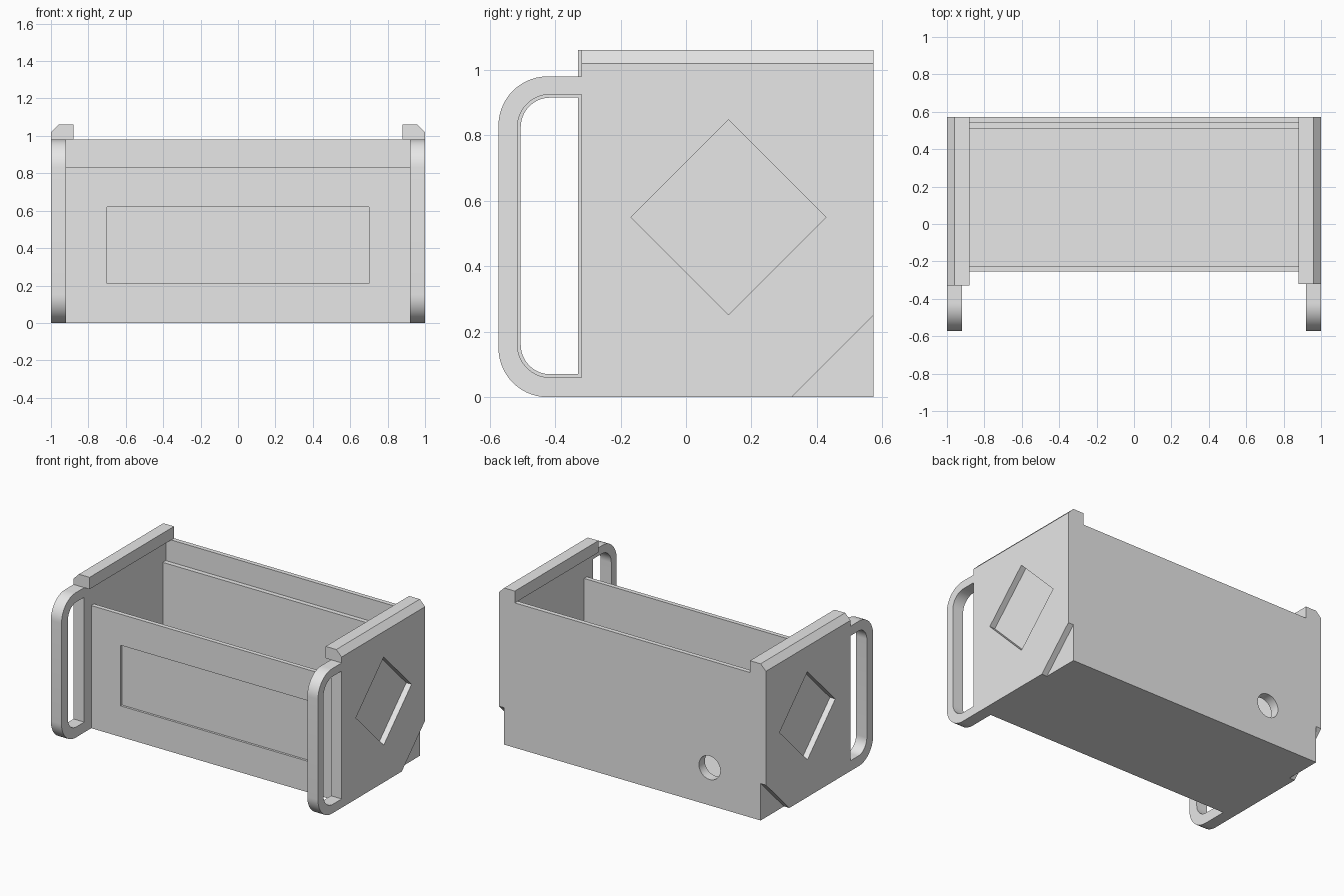
import bpy, bmesh
from math import sin, cos, pi

cube = bpy.data.objects.get("Cube")
if cube:
    bpy.data.objects.remove(cube, do_unlink=True)

grey = bpy.data.materials.new("light_grey")
grey.use_nodes = True
grey.diffuse_color = (0.8, 0.8, 0.8, 1)
for node in grey.node_tree.nodes:
    if node.type == 'BSDF_PRINCIPLED':
        node.inputs["Base Color"].default_value = grey.diffuse_color

END = 0.573      # half depth
INNER = 0.92     # inner face of the side panels
TOP = 0.98       # side and back panel height
LOW = 0.83       # front panel height


def prism(name, profile, axis, lo, hi):
    """Extrude a 2D profile along X (profile is y, z) or Y (profile is x, z)."""
    bm = bmesh.new()
    place = (lambda a, b: (lo, a, b)) if axis == 'X' else (lambda a, b: (a, lo, b))
    face = bm.faces.new([bm.verts.new(place(a, b)) for a, b in profile])
    extruded = bmesh.ops.extrude_face_region(bm, geom=[face])
    verts = [v for v in extruded["geom"] if isinstance(v, bmesh.types.BMVert)]
    shift = (hi - lo, 0, 0) if axis == 'X' else (0, hi - lo, 0)
    bmesh.ops.translate(bm, verts=verts, vec=shift)
    bmesh.ops.recalc_face_normals(bm, faces=bm.faces)
    mesh = bpy.data.meshes.new(name)
    bm.to_mesh(mesh)
    bm.free()
    mesh.materials.append(grey)
    obj = bpy.data.objects.new(name, mesh)
    bpy.context.collection.objects.link(obj)
    return obj


def rect(a0, a1, b0, b1):
    return [(a0, b0), (a1, b0), (a1, b1), (a0, b1)]


def front_rounded(y0, y1, z0, z1, r, steps=14):
    """Rectangle whose two corners at y0 are rounded."""
    pts = [(y1, z0), (y1, z1)]
    for cz, start in ((z1 - r, pi / 2), (z0 + r, pi)):
        for i in range(steps + 1):
            t = start + i / steps * pi / 2
            pts.append((y0 + r + r * cos(t), cz + r * sin(t)))
    return pts


def select_only(obj):
    bpy.ops.object.select_all(action='DESELECT')
    obj.select_set(True)
    bpy.context.view_layer.objects.active = obj


def cut(obj, cutter):
    cutter.hide_render = True
    mod = obj.modifiers.new("cut", 'BOOLEAN')
    mod.operation = 'DIFFERENCE'
    mod.solver = 'EXACT'
    mod.object = cutter
    select_only(obj)
    bpy.ops.object.modifier_apply(modifier=mod.name)
    bpy.data.objects.remove(cutter, do_unlink=True)


def smooth(obj):
    select_only(obj)
    bpy.ops.object.shade_smooth_by_angle(angle=pi / 6)


# Side panels with handle, slot, diamond recess, corner recess and top rail
for side, s, rail_y, gap in (("left", 1, -0.32, 0.0), ("right", -1, -0.33, 0.01)):
    panel = prism(side + "_panel", front_rounded(-END, END, 0, TOP, 0.15),
                  'X', s * INNER, s)
    slot = front_rounded(-0.515 + gap, rail_y, 0.06 + gap, 0.925 - gap, 0.1 - gap)
    cut(panel, prism("slot_cutter", slot, 'X', s * 0.8, s * 1.1))
    y, z, h = 0.13, 0.55, 0.298
    diamond = [(y - h, z), (y, z - h), (y + h, z), (y, z + h)]
    cut(panel, prism("diamond_cutter", diamond, 'X', s * 0.96, s * 1.1))
    corner = [(0.223, -0.1), (0.673, -0.1), (0.673, 0.35)]
    cut(panel, prism("corner_cutter", corner, 'X', s * 0.96, s * 1.1))
    smooth(panel)
    rail = [(0.88, TOP), (1, TOP), (1, 1.02), (0.96, 1.06), (0.88, 1.06)]
    prism(side + "_rail", [(s * x, z) for x, z in rail], 'Y', rail_y, END)

# Front panel with shallow label recess
front = prism("front_panel", rect(-INNER, INNER, 0, LOW), 'Y', -0.255, -0.225)
cut(front, prism("label_cutter", rect(-0.7, 0.7, 0.21, 0.62), 'Y', -0.3, -0.24))

# Back panel and its lower inner lining, pierced by one round hole
circle = [(-0.578 + 0.08 * cos(i * pi / 20), 0.255 + 0.08 * sin(i * pi / 20))
          for i in range(40)]
for name, height, y0, y1 in (("back_panel", TOP, 0.542, END),
                             ("back_lining", LOW, 0.51, 0.542)):
    back = prism(name, rect(-INNER, INNER, 0, height), 'Y', y0, y1)
    cut(back, prism("hole_cutter", circle, 'Y', 0.4, 0.7))
    smooth(back)

# Floor
prism("floor", rect(-INNER, INNER, 0, 0.03), 'Y', -0.225, 0.51)
